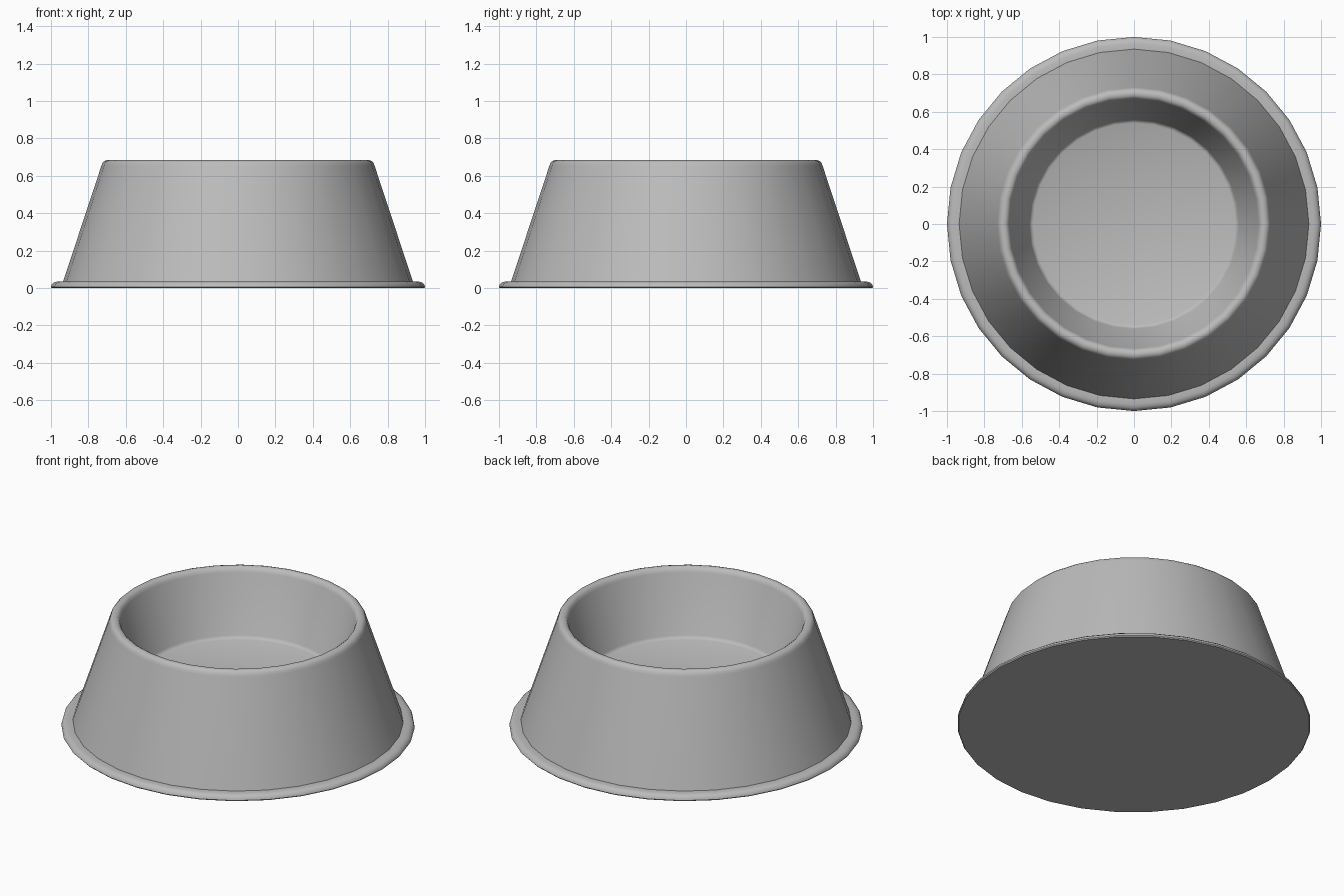
import bpy
import bmesh
import math

SIDES = 32

cube = bpy.data.objects.get("Cube")
if cube:
    bpy.data.objects.remove(cube, do_unlink=True)


def make_material(name, colour):
    mat = bpy.data.materials.new(name)
    mat.use_nodes = True
    mat.diffuse_color = colour
    for node in mat.node_tree.nodes:
        if node.type == "BSDF_PRINCIPLED":
            node.inputs["Base Color"].default_value = colour
    return mat


def lathe(name, profile, mat):
    """Turn an (r, z) profile that starts and ends on the axis into a solid."""
    bm = bmesh.new()
    verts = [bm.verts.new((r, 0, z)) for r, z in profile]
    edges = [bm.edges.new(pair) for pair in zip(verts, verts[1:])]
    bmesh.ops.spin(bm, geom=verts + edges, cent=(0, 0, 0), axis=(0, 0, 1),
                   angle=math.tau, steps=SIDES)
    bmesh.ops.remove_doubles(bm, verts=bm.verts[:], dist=0.0005)
    bmesh.ops.recalc_face_normals(bm, faces=bm.faces[:])
    mesh = bpy.data.meshes.new(name)
    bm.to_mesh(mesh)
    bm.free()
    mesh.materials.append(mat)
    obj = bpy.data.objects.new(name, mesh)
    bpy.context.collection.objects.link(obj)
    return obj


grey = make_material("plain grey", (0.5, 0.5, 0.5, 1))

# flat underside and rounded foot flange
flange = [(0, 0), (0.995, 0), (1, 0.006), (0.996, 0.02), (0.982, 0.031),
          (0.965, 0.035), (0.935, 0.035)]
# sloping outer wall and rounded rim
rim = [(0.731, 0.652), (0.725, 0.669), (0.714, 0.68), (0.7, 0.684),
       (0.686, 0.682), (0.674, 0.674), (0.666, 0.655)]
# inner wall, small fillet and dish floor
dish = [(0.56, 0.312), (0.553, 0.3), (0.54, 0.294), (0, 0.294)]

bowl = lathe("bowl", flange + rim + dish, grey)

bpy.ops.object.select_all(action="DESELECT")
bowl.select_set(True)
bpy.context.view_layer.objects.active = bowl
bpy.ops.object.shade_smooth_by_angle(angle=math.radians(45))
